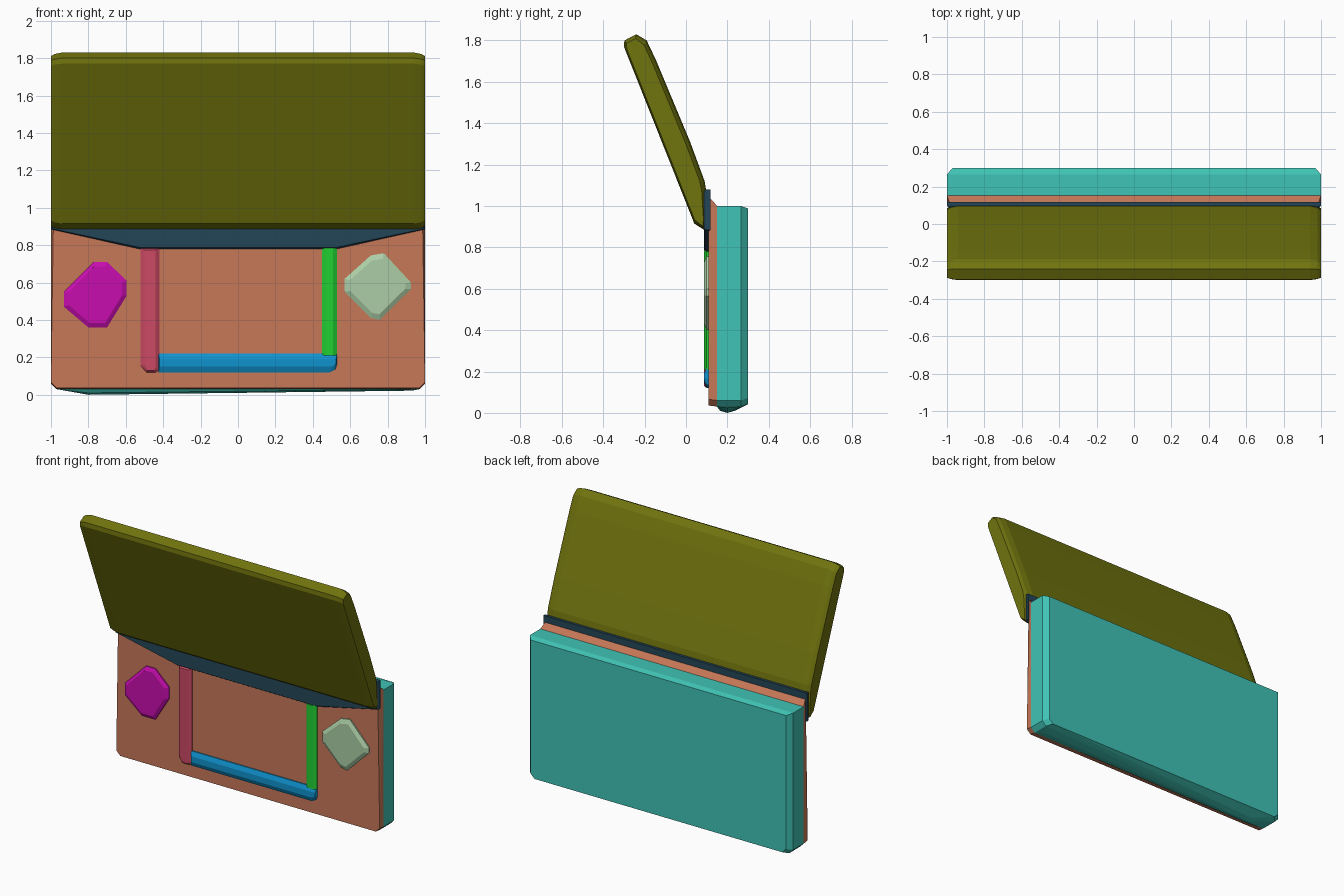
import bpy, bmesh, math
from mathutils import Vector

if "Cube" in bpy.data.objects:
    bpy.data.objects.remove(bpy.data.objects["Cube"], do_unlink=True)


def material(name, *rgb):
    lin = [((c / 255 + 0.055) / 1.055) ** 2.4 if c > 10 else c / 255 / 12.92 for c in rgb]
    m = bpy.data.materials.new(name)
    m.use_nodes = True
    m.diffuse_color = (*lin, 1)
    m.node_tree.nodes["Principled BSDF"].inputs["Base Color"].default_value = (*lin, 1)
    return m


olive = material("olive", 112, 115, 13)
teal = material("teal", 64, 196, 182)
salmon = material("salmon", 198, 120, 88)
navy = material("navy", 36, 70, 88)
magenta = material("magenta", 200, 13, 175)
mint = material("mint", 172, 206, 166)
pink = material("pink", 204, 74, 100)
green = material("green", 34, 208, 50)
blue = material("blue", 16, 146, 206)


def hull(name, points, mat):
    """Convex faceted solid around the given points."""
    bm = bmesh.new()
    for p in points:
        bm.verts.new(p)
    res = bmesh.ops.convex_hull(bm, input=bm.verts)
    loose = {g for g in res["geom_interior"] + res["geom_unused"] if isinstance(g, bmesh.types.BMVert)}
    bmesh.ops.delete(bm, geom=[v for v in loose if v.is_valid and not v.link_faces], context="VERTS")
    bmesh.ops.dissolve_limit(bm, angle_limit=math.radians(1), verts=bm.verts, edges=bm.edges)
    bmesh.ops.recalc_face_normals(bm, faces=bm.faces)
    me = bpy.data.meshes.new(name)
    bm.to_mesh(me)
    bm.free()
    me.materials.append(mat)
    ob = bpy.data.objects.new(name, me)
    bpy.context.collection.objects.link(ob)
    return ob


def inset(outline, dx, dz):
    """Shrink an x-z outline by dx and dz on each side."""
    xs, zs = zip(*outline)
    cx, cz = (min(xs) + max(xs)) / 2, (min(zs) + max(zs)) / 2
    sx, sz = 1 - 2 * dx / (max(xs) - min(xs)), 1 - 2 * dz / (max(zs) - min(zs))
    return [(cx + (x - cx) * sx, cz + (z - cz) * sz) for x, z in outline]


def at_y(outline, y):
    return [(x, y, z) for x, z in outline]


FACE, FRONT = 0.108, 0.087


def plate(name, outline, mat, dx, dz, side=0.008):
    """Raised plate on the front panel with a chamfered front edge."""
    pts = at_y(outline, FACE + 0.01) + at_y(outline, FACE - side)
    return hull(name, pts + at_y(inset(outline, dx, dz), FRONT), mat)


# Rear shell with chamfered back edges and a skewed bottom ridge
shell = [(-1, 0.06), (-0.97, 0.03), (0.97, 0.03), (1, 0.06), (1, 1), (-1, 1)]
ridge = [(-0.8, 0.165, 0.01), (-0.8, 0.2, 0), (-0.8, 0.235, 0.01), (0.93, 0.2, 0.022)]
hull("rear_shell", at_y(shell, 0.15) + at_y(shell, 0.265)
     + at_y(inset(shell, 0.03, 0.012), 0.30) + ridge, teal)

# Front panel with a sloped top edge
low = shell[:4]
hull("front_panel", at_y(low + [(1, 1), (-1, 1)], 0.152)
     + at_y([(x, z + 0.006) for x, z in low] + [(0.985, 1.045), (-0.985, 1.045)], FACE), salmon)

# Hinge strip behind the lid
hinge = [(-1, 0.885), (-0.53, 0.78), (0.53, 0.78), (1, 0.885), (1, 1.08), (-1, 1.08)]
plate("hinge_strip", hinge, navy, 0.008, 0.008)

# Tilted lid: side profile, narrowed towards both ends
profile = [(-0.30, 1.77), (-0.298, 1.80), (-0.24, 1.83), (-0.19, 1.80), (-0.145, 1.705), (0.02, 1.31),
           (0.09, 1.12), (0.098, 1.07), (0.095, 0.92), (0.087, 0.885), (0.04, 0.915)]
centre = Vector((-0.1, 1.36))
axis = Vector((-0.37, 0.93)).normalized()
lid = []
for p in profile:
    d = Vector(p) - centre
    along = axis * d.dot(axis)
    end = centre + along * 0.965 + (d - along) * 0.75
    for s in (-1, 1):
        lid += [(s * 0.94, *p), (s * 0.98, *(Vector(p).lerp(end, 0.4))), (s, *end)]
hull("lid", lid, olive)

# Three-sided window frame
plate("frame_right_bar", [(-0.52, 0.155), (-0.49, 0.12), (-0.44, 0.12), (-0.42, 0.135),
                          (-0.42, 0.785), (-0.52, 0.785)], pink, 0.02, 0.01)
plate("frame_left_bar", [(0.45, 0.21), (0.53, 0.21), (0.53, 0.785), (0.45, 0.785)], green, 0.022, 0)
plate("frame_bottom_bar", [(-0.425, 0.12), (0.49, 0.12), (0.52, 0.135), (0.53, 0.165),
                           (0.53, 0.22), (-0.425, 0.22)], blue, 0.006, 0.03)

# Faceted buttons either side of the window
plate("right_button", [(-0.93, 0.55), (-0.77, 0.71), (-0.70, 0.71), (-0.595, 0.61),
                       (-0.595, 0.53), (-0.70, 0.36), (-0.80, 0.36), (-0.93, 0.47)], magenta, 0.025, 0.025)
plate("left_button", [(0.57, 0.62), (0.71, 0.745), (0.78, 0.757), (0.925, 0.60),
                      (0.925, 0.565), (0.757, 0.40), (0.71, 0.41), (0.57, 0.55)], mint, 0.03, 0.03)
